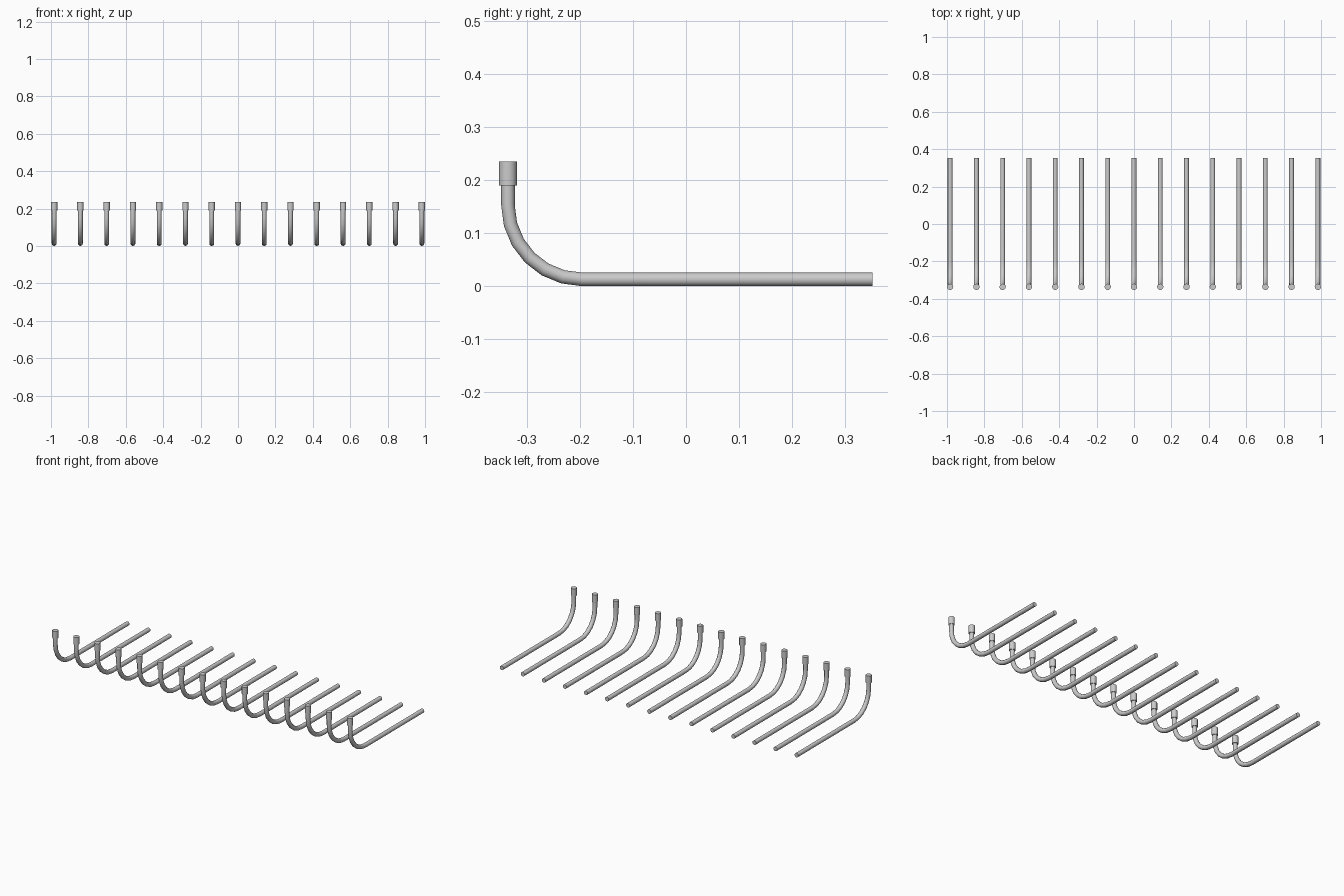
import bpy, bmesh, math

if "Cube" in bpy.data.objects:
    bpy.data.objects.remove(bpy.data.objects["Cube"])

COUNT, HALF = 15, 0.983
R, SIDES = 0.0128, 12
CAP_R, Y_FRONT, Y_BACK = 0.017, -0.336, 0.352
BEND, CZ = 0.14, 0.153


def sweep(name, rings):
    """Skin a closed tube; rings are (y, z, tilt, radius) in the YZ plane."""
    bm = bmesh.new()
    loops = []
    for y, z, tilt, r in rings:
        loop = []
        for i in range(SIDES):
            a = 2 * math.pi * i / SIDES
            u, v = r * math.cos(a), r * math.sin(a)
            loop.append(bm.verts.new((v, y + u * math.cos(tilt), z + u * math.sin(tilt))))
        loops.append(loop)
    for p, q in zip(loops, loops[1:]):
        for i in range(SIDES):
            j = (i + 1) % SIDES
            bm.faces.new((p[i], p[j], q[j], q[i]))
    bm.faces.new(loops[0])
    bm.faces.new(loops[-1])
    bmesh.ops.recalc_face_normals(bm, faces=bm.faces)
    mesh = bpy.data.meshes.new(name)
    bm.to_mesh(mesh)
    bm.free()
    return mesh


# Bent pipe: upright stub, six-segment elbow, long level run
cy = Y_FRONT + BEND
path = [(Y_FRONT, 0.195, 0, R)]
for k in range(7):
    t = math.radians(15 * k)
    path.append((cy - BEND * math.cos(t), CZ - BEND * math.sin(t), t, R))
path.append((Y_BACK, CZ - BEND, math.pi / 2, R))
pipe_mesh = sweep("pipe", path)

# Wider collar on the upright end
collar_mesh = sweep("collar", [(Y_FRONT, 0.19, 0, CAP_R), (Y_FRONT, 0.235, 0, CAP_R)])

# Row of identical pipes
objects = []
for n in range(COUNT):
    x = -HALF + 2 * HALF * n / (COUNT - 1)
    for mesh in (pipe_mesh, collar_mesh):
        ob = bpy.data.objects.new(f"{mesh.name}_{n + 1}", mesh)
        ob.location.x = x
        bpy.context.collection.objects.link(ob)
        if n == 0:
            objects.append(ob)

# Smooth the round sides, keep the end rims sharp (meshes are shared)
for ob in objects:
    bpy.ops.object.select_all(action='DESELECT')
    ob.select_set(True)
    bpy.context.view_layer.objects.active = ob
    for p in ob.data.polygons:
        p.use_smooth = True
    ob.data.set_sharp_from_angle(angle=math.radians(40))
